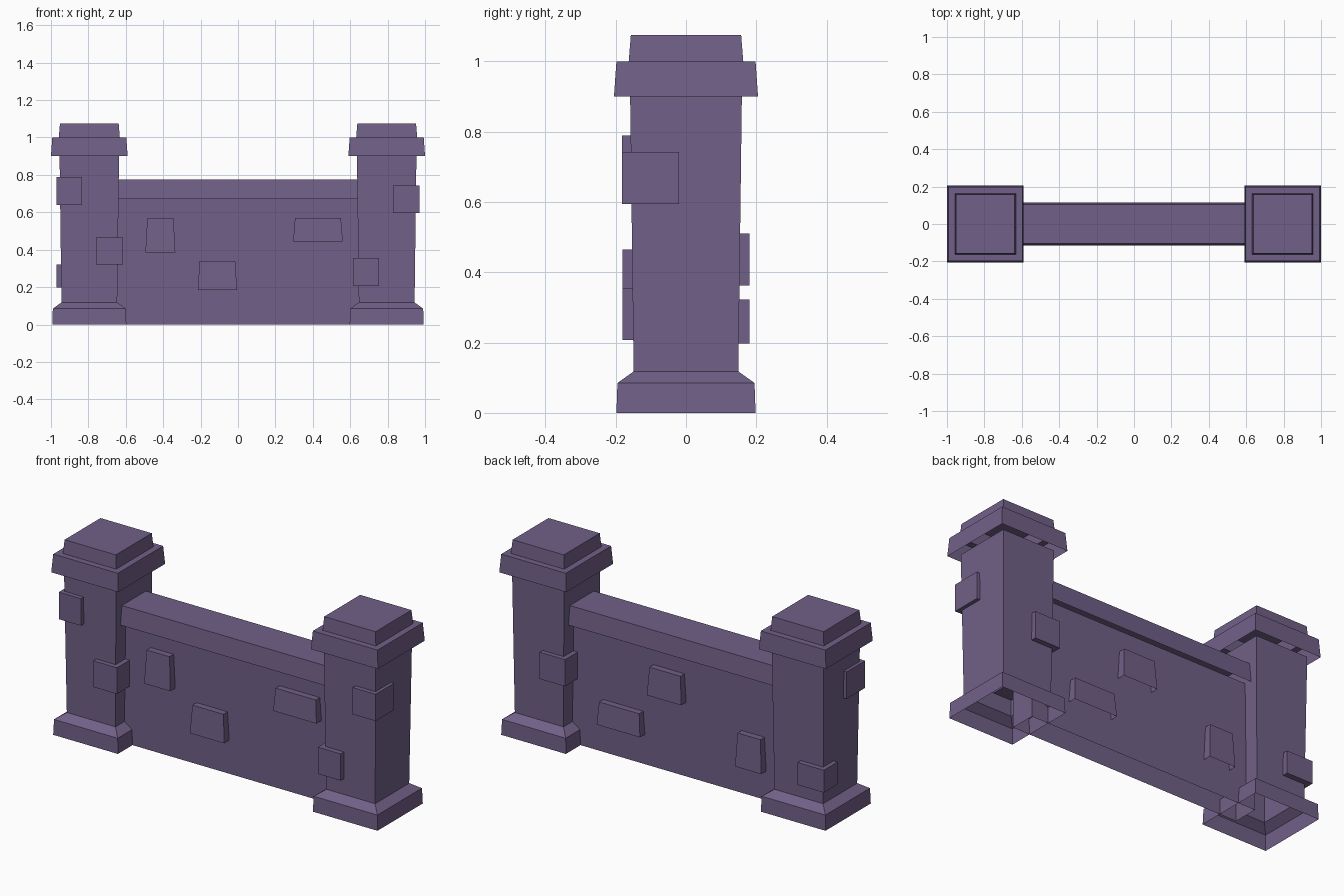
import bpy, bmesh

if "Cube" in bpy.data.objects:
    bpy.data.objects.remove(bpy.data.objects["Cube"])

stone = bpy.data.materials.new("purple_stone")
stone.diffuse_color = (0.165, 0.118, 0.245, 1)
stone.use_nodes = True
stone.node_tree.nodes["Principled BSDF"].inputs["Base Color"].default_value = stone.diffuse_color


def stack(name, cx, cy, rings, top=True, bottom=False):
    """Skin rectangular rings (half x, half y, z) from the bottom up."""
    bm = bmesh.new()
    loops = []
    for hx, hy, z in rings:
        loops.append([bm.verts.new((cx + sx * hx, cy + sy * hy, z))
                      for sx, sy in ((-1, -1), (1, -1), (1, 1), (-1, 1))])
    for a, b in zip(loops, loops[1:]):
        for i in range(4):
            j = (i + 1) % 4
            bm.faces.new((a[i], a[j], b[j], b[i]))
    if top:
        bm.faces.new(loops[-1])
    if bottom:
        bm.faces.new(loops[0][::-1])
    mesh = bpy.data.meshes.new(name)
    bm.to_mesh(mesh)
    bm.free()
    mesh.materials.append(stone)
    obj = bpy.data.objects.new(name, mesh)
    bpy.context.collection.objects.link(obj)
    return obj


def block(name, x0, x1, y0, y1, z0, z1):
    hx, hy = (x1 - x0) / 2, (y1 - y0) / 2
    stack(name, (x0 + x1) / 2, (y0 + y1) / 2,
          [(hx, hy, z0), (hx, hy, z1)], bottom=True)


# Pillars: flared base with shaft, and a stepped cap (undersides open)
for side, cx in (("left", -0.795), ("right", 0.795)):
    stack(side + "_pillar", cx, 0,
          [(0.198, 0.198, 0), (0.195, 0.195, 0.085),
           (0.149, 0.149, 0.118), (0.159, 0.159, 0.905)], top=False)
    stack(side + "_pillar_cap", cx, 0,
          [(0.205, 0.205, 0.90), (0.198, 0.198, 1.0),
           (0.163, 0.163, 1.0), (0.157, 0.157, 1.075)])

# Wall panel and its coping
stack("wall", 0, 0, [(0.70, 0.07, 0), (0.70, 0.07, 0.68)], top=False)
stack("wall_coping", 0, 0, [(0.66, 0.115, 0.67), (0.66, 0.105, 0.775)])

# Tapered stones on the wall faces: centre x, side, width, z range
for i, (x, s, w, z0, z1) in enumerate((
        (-0.415, -1, 0.16, 0.385, 0.57),
        (-0.11, -1, 0.21, 0.185, 0.34),
        (0.4275, -1, 0.265, 0.445, 0.57),
        (0.055, 1, 0.21, 0.41, 0.565),
        (0.335, 1, 0.265, 0.165, 0.29),
        (-0.46, 1, 0.16, 0.16, 0.345))):
    stack(f"wall_stone_{i + 1}", x, s * 0.075,
          [(w / 2, 0.039, z0), (w / 2 - 0.01, 0.031, z1)])

# Corner stones wrapping the pillar edges
for i, box in enumerate((
        (-0.97, -0.835, -0.182, -0.02, 0.64, 0.79),
        (-0.76, -0.615, -0.18, -0.04, 0.32, 0.465),
        (-0.97, -0.81, 0.06, 0.18, 0.198, 0.322),
        (0.83, 0.97, -0.182, -0.02, 0.595, 0.743),
        (0.615, 0.755, -0.18, -0.04, 0.207, 0.355),
        (0.615, 0.77, 0.04, 0.18, 0.362, 0.51))):
    block(f"corner_stone_{i + 1}", *box)
